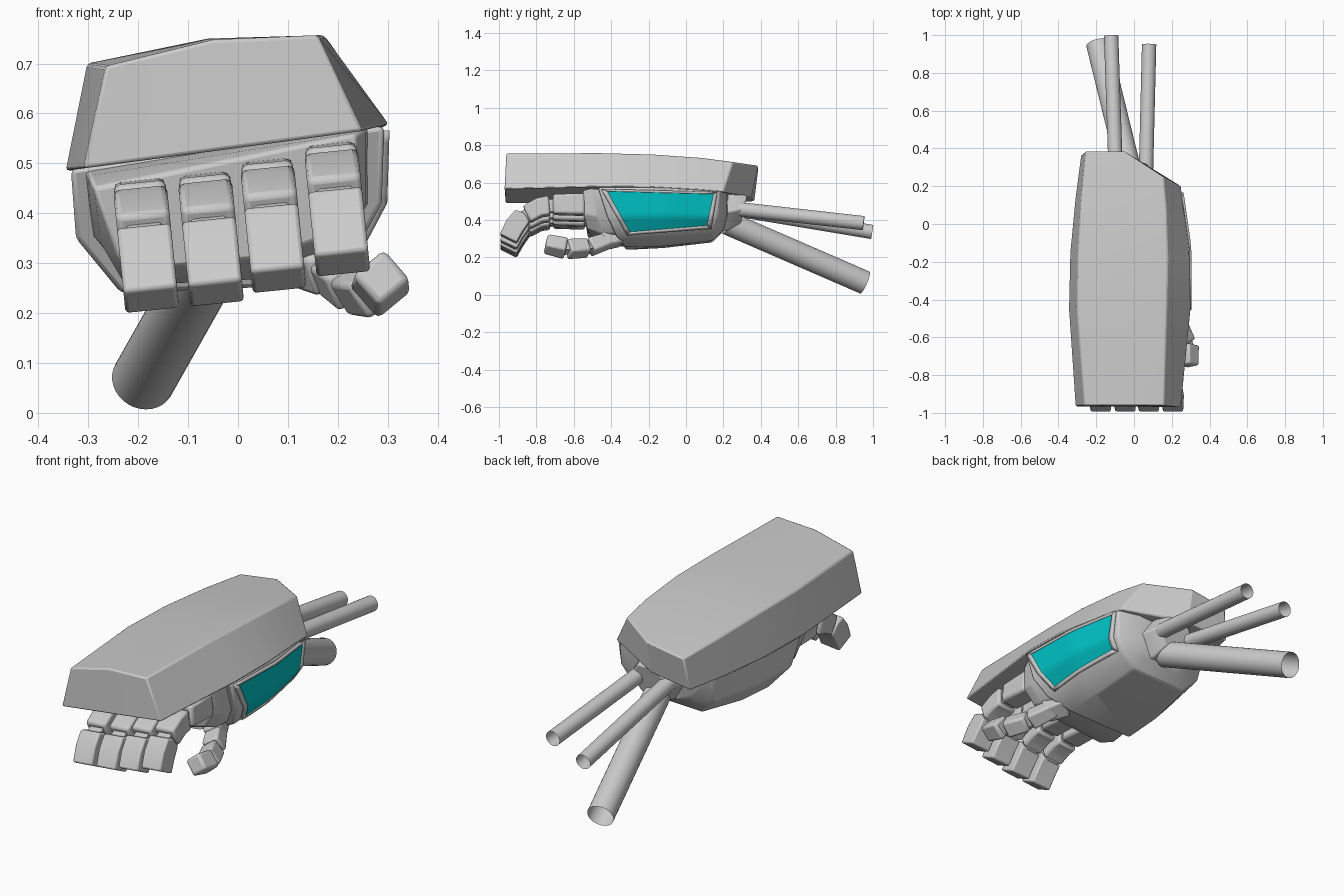
import bpy, bmesh, math
from mathutils import Vector, Matrix
from mathutils.bvhtree import BVHTree

if "Cube" in bpy.data.objects:
    bpy.data.objects.remove(bpy.data.objects["Cube"])


def finish(name, bm, bevel=0.0, angle=30, segs=2):
    bmesh.ops.recalc_face_normals(bm, faces=bm.faces)
    me = bpy.data.meshes.new(name)
    bm.to_mesh(me)
    bm.free()
    ob = bpy.data.objects.new(name, me)
    bpy.context.collection.objects.link(ob)
    if bevel:
        b = ob.modifiers.new("bevel", 'BEVEL')
        b.width, b.segments, b.limit_method = bevel, segs, 'ANGLE'
        b.angle_limit = math.radians(30)
    bpy.ops.object.select_all(action='DESELECT')
    bpy.context.view_layer.objects.active = ob
    ob.select_set(True)
    bpy.ops.object.shade_smooth_by_angle(angle=math.radians(angle))
    return ob


def loft(name, rows, caps=None, bevel=0.0, angle=30):
    """Skin a closed section through rows of equal point count."""
    bm = bmesh.new()
    rings = [[bm.verts.new(p) for p in r] for r in rows]
    n = len(rings[0])
    for a, b in zip(rings, rings[1:]):
        for i in range(n):
            j = (i + 1) % n
            bm.faces.new((a[i], a[j], b[j], b[i]))
    for ring in (rings[0], rings[-1]):
        for idx in caps or [range(n)]:
            bm.faces.new([ring[i] for i in idx])
    return finish(name, bm, bevel, angle)


# Armour shell over the back of the hand: low left, top three, low right, low middle
shell_rows = [
    [(-.31, -.965, .49), (-.265, -.96, .695), (-.05, -.96, .748),
     (.16, -.96, .757), (.25, -.97, .565), (-.03, -.967, .527)],
    [(-.345, -.45, .485), (-.302, -.45, .70), (-.06, -.45, .75),
     (.172, -.45, .757), (.302, -.45, .578), (-.03, -.45, .53)],
    [(-.338, -.15, .485), (-.297, -.15, .695), (-.06, -.15, .744),
     (.178, -.18, .75), (.30, -.2, .575), (-.03, -.18, .53)],
    [(-.31, .14, .49), (-.28, .14, .678), (-.06, .14, .718),
     (.17, .08, .732), (.268, .06, .56), (-.04, .1, .525)],
    [(-.28, .365, .50), (-.255, .385, .66), (-.05, .385, .69),
     (.155, .25, .71), (.25, .2, .55), (-.05, .35, .522)],
]
loft("armour_shell", shell_rows, [(5, 0, 1, 2), (2, 3, 4, 5)], .007, 25)

# Wrist housing below the shell: clockwise from upper right
body_rows = [
    [(.293, -.47, .575), (.288, -.425, .42), (.235, -.38, .32), (.13, -.33, .255),
     (-.235, -.32, .24), (-.325, -.385, .35), (-.335, -.45, .488)],
    [(.293, -.12, .575), (.288, -.12, .42), (.235, -.12, .325), (.13, -.12, .26),
     (-.23, -.12, .25), (-.318, -.12, .35), (-.33, -.12, .49)],
    [(.25, .18, .555), (.247, .17, .42), (.20, .155, .345), (.12, .14, .29),
     (-.19, .14, .28), (-.27, .16, .36), (-.285, .19, .495)],
    [(.15, .22, .55), (.15, .22, .43), (.12, .21, .38), (.07, .2, .345),
     (-.10, .2, .34), (-.17, .22, .38), (-.18, .24, .51)],
]
loft("wrist_housing", body_rows, bevel=.01)

# Palm between housing and fingers
palm_rows = [
    [(.27, -.40, .57), (.265, -.36, .42), (.21, -.34, .33), (.11, -.30, .275),
     (-.21, -.30, .26), (-.295, -.34, .36), (-.31, -.40, .49)],
    [(.255, -.50, .57), (.255, -.48, .42), (.20, -.45, .325), (.08, -.42, .27),
     (-.225, -.42, .255), (-.275, -.47, .34), (-.30, -.50, .475)],
    [(.235, -.55, .56), (.235, -.55, .43), (.19, -.53, .355), (.05, -.51, .31),
     (-.215, -.51, .285), (-.24, -.53, .315), (-.29, -.55, .45)],
]
loft("palm", palm_rows, bevel=.008)

# Wrist socket where the cables enter
socket = []
for y, s, dz in ((.14, 1.15, 0), (.24, 1.1, 0), (.31, .8, .012)):
    socket.append([(-.01 + s * .13 * math.cos(k * math.pi / 3),
                    y + .02 * math.sin(k * math.pi / 3),
                    .445 + dz + s * .105 * math.sin(k * math.pi / 3)) for k in range(6)])
loft("wrist_socket", socket, bevel=.006)

# Side window and raised frame, laid onto the right wall of the housing
skin_pts = [Vector(p) for r in body_rows for p in r]
skin_faces = [(r * 7 + i, r * 7 + i + 1, r * 7 + i + 8, r * 7 + i + 7)
              for r in range(3) for i in range(6)]
skin = BVHTree.FromPolygons(skin_pts, skin_faces)


def on_wall(y, z, lift):
    hit = skin.ray_cast(Vector((1, y, z)), Vector((-1, 0, 0)))[0]
    return Vector((hit.x + lift, y, z)) if hit else Vector((.28, y, z))


def grid(name, corners, lift, nu=12, nv=10):
    a, b, c, d = (Vector(p) for p in corners)
    bm = bmesh.new()
    vs = []
    for j in range(nv + 1):
        for i in range(nu + 1):
            p = a.lerp(b, i / nu).lerp(d.lerp(c, i / nu), j / nv)
            vs.append(bm.verts.new(on_wall(p.x, p.y, lift)))
    for j in range(nv):
        for i in range(nu):
            k = j * (nu + 1) + i
            bm.faces.new((vs[k], vs[k + 1], vs[k + nu + 2], vs[k + nu + 1]))
    return finish(name, bm)


inner = [(-.42, .553), (.148, .538), (.112, .368), (-.30, .334)]
outer = [(-.455, .566), (.168, .55), (.135, .352), (-.315, .318)]
window = grid("side_window", inner, .006)
teal = bpy.data.materials.new("teal")
teal.diffuse_color = (0.0, .55, .57, 1)
teal.use_nodes = True
teal.node_tree.nodes["Principled BSDF"].inputs["Base Color"].default_value = teal.diffuse_color
window.data.materials.append(teal)

strips = [[inner[i], inner[(i + 1) % 4], outer[(i + 1) % 4], outer[i]] for i in range(4)]
for i, strip in enumerate(strips):
    rim = grid(f"window_frame_{i + 1}", strip, .011, 10, 1)
    sol = rim.modifiers.new("thickness", 'SOLIDIFY')
    sol.thickness, sol.offset = .018, -1 if rim.data.polygons[0].normal.x > 0 else 1

# Fingers: side profiles (y, z) extruded across, leaning about 6 degrees
TILT = math.radians(5.8)


def finger_part(name, profile, cx, dz, width, bevel):
    s, c = math.sin(TILT), math.cos(TILT)
    rows = []
    for u in (-width / 2, width / 2):
        rows.append([(cx + u * c - (z - .41) * s, y, .41 + dz + u * s + (z - .41) * c)
                     for y, z in profile])
    loft(name, rows, bevel=bevel)


base = [(-.712, .535), (-.54, .54), (-.54, .425), (-.712, .43)]
middle = [(-.735, .527), (-.80, .513), (-.872, .472), (-.832, .385), (-.77, .418), (-.725, .425)]
tip = [(-.912, .45), (-.96, .395), (-.995, .32), (-.905, .275), (-.875, .33), (-.836, .388),
       (-.868, .435)]
core = [(-.50, .52), (-.73, .51), (-.89, .44), (-.87, .37), (-.72, .44), (-.50, .44)]
for n, (cx, dz) in enumerate(((-.185, -.073), (-.055, -.06), (.07, -.033), (.198, 0)), 1):
    finger_part(f"finger_{n}_base", base, cx, dz, .104, .014)
    finger_part(f"finger_{n}_middle", middle, cx, dz, .108, .012)
    finger_part(f"finger_{n}_tip", tip, cx, dz, .108, .008)
    finger_part(f"finger_{n}_joint", core, cx, dz, .07, .005)


# Thumb: tapered blocks between points
def block(name, a, b, w0, w1, roll, bevel=.012):
    a, b = Vector(a), Vector(b)
    rot = (b - a).to_track_quat('Z', 'Y').to_matrix() @ Matrix.Rotation(math.radians(roll), 3, 'Z')
    rows = [[p + rot @ Vector((x * w / 2, y * w / 2, 0))
             for x, y in ((-1, -1), (1, -1), (1, 1), (-1, 1))] for p, w in ((a, w0), (b, w1))]
    loft(name, rows, bevel=bevel)


block("thumb_root", (.13, -.36, .315), (.185, -.45, .285), .10, .085, 25)
block("thumb_base", (.165, -.40, .295), (.225, -.515, .255), .075, .085, 30)
block("thumb_middle", (.23, -.525, .25), (.275, -.632, .245), .082, .085, 35)
block("thumb_tip", (.285, -.642, .248), (.288, -.75, .272), .09, .082, 40)
block("thumb_joint", (.22, -.50, .256), (.285, -.66, .25), .055, .055, 35, .004)


# Cables: open tubes trailing from the socket
def cable(name, a, b, r):
    a, b = Vector(a), Vector(b)
    bm = bmesh.new()
    bmesh.ops.create_cone(bm, cap_ends=False, segments=32, radius1=r, radius2=r,
                          depth=(b - a).length)
    bm.transform(Matrix.Translation((a + b) / 2) @ (b - a).to_track_quat('Z', 'Y').to_matrix().to_4x4())
    finish(name, bm, angle=40)


cable("thick_cable", (-.01, .22, .385), (-.19, .955, .066), .064)
cable("left_cable", (-.095, .22, .465), (-.121, .995, .336), .038)
cable("right_cable", (.062, .22, .465), (.08, .95, .383), .038)
